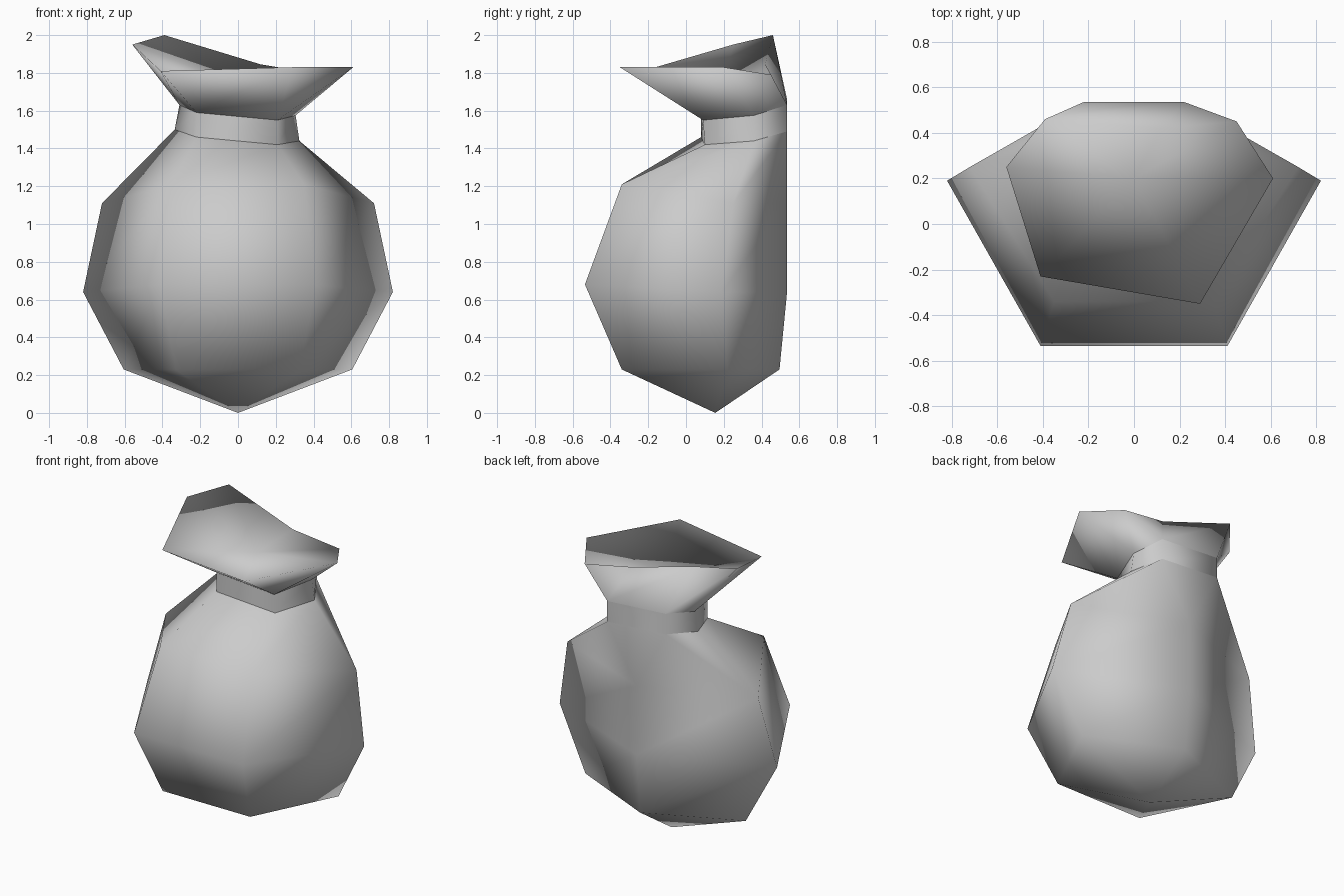
import bpy
import bmesh

cube = bpy.data.objects.get("Cube")
if cube:
    bpy.data.objects.remove(cube, do_unlink=True)

# Plain cloth colour
cloth = bpy.data.materials.new("grey_cloth")
cloth.use_nodes = True
GREY = (0.6, 0.6, 0.6, 1)
cloth.diffuse_color = GREY
cloth.node_tree.nodes["Principled BSDF"].inputs["Base Color"].default_value = GREY


def five_corners(front, side, back):
    """Mirrored ring, counter-clockwise from the front right corner."""
    flip = lambda p: (-p[0], p[1], p[2])
    return [flip(front), front, side, back, flip(side)]


def bridge(bm, low, high):
    """Join two rings; a corner listed twice gives a triangle."""
    for i in range(len(low)):
        j = (i + 1) % len(low)
        bm.faces.new(dict.fromkeys((low[i], low[j], high[j], high[i])))


def add_ring(bm, points):
    return [bm.verts.new(p) for p in points]


def finish(bm, name):
    bm.normal_update()
    for face in bm.faces:
        face.smooth = True
    mesh = bpy.data.meshes.new(name)
    bm.to_mesh(mesh)
    bm.free()
    mesh.materials.append(cloth)
    obj = bpy.data.objects.new(name, mesh)
    bpy.context.collection.objects.link(obj)


# Uneven six-cornered neck rings
neck_low = [(-0.22, 0.08, 1.46), (0.21, 0.10, 1.42), (0.325, 0.36, 1.44),
            (0.22, 0.535, 1.49), (-0.22, 0.535, 1.52), (-0.335, 0.35, 1.50)]
neck_high = [(-0.22, 0.08, 1.59), (0.21, 0.09, 1.55), (0.305, 0.36, 1.575),
             (0.22, 0.535, 1.63), (-0.22, 0.535, 1.66), (-0.31, 0.35, 1.63)]

# Sack body: pointed bottom, three five-cornered rings, then the neck
bm = bmesh.new()
tip = bm.verts.new((0, 0.155, 0))
rings = [add_ring(bm, r) for r in (
    five_corners((0.33, -0.34, 0.23), (0.605, 0.22, 0.23), (0, 0.495, 0.23)),
    five_corners((0.41, -0.535, 0.68), (0.82, 0.19, 0.64), (0, 0.535, 0.64)),
    five_corners((0.35, -0.34, 1.21), (0.72, 0.25, 1.11), (0, 0.535, 1.11)))]
bridge(bm, [tip] * 5, rings[0])
for low, high in zip(rings, rings[1:]):
    bridge(bm, low, high)
fr, fl, left, back, right = rings[-1]
a, b, c, d, e, f = add_ring(bm, neck_low)
bridge(bm, [fr, fl, left, left, back, back, right, right], [a, b, c, d, d, e, e, f])
finish(bm, "sack_body")

# Tied neck band
bm = bmesh.new()
bridge(bm, add_ring(bm, neck_low), add_ring(bm, neck_high))
finish(bm, "neck_band")

# Flared top: tilted rim with a notch at the back and a sunken closing
bm = bmesh.new()
a, b, c, d, e, f = add_ring(bm, neck_high)
rim = add_ring(bm, [(-0.41, -0.23, 1.81), (0.29, -0.35, 1.83), (0.61, 0.20, 1.83),
                    (0.45, 0.45, 1.79), (0.12, 0.42, 1.845), (-0.39, 0.46, 2.0),
                    (-0.56, 0.25, 1.95)])
bridge(bm, [a, b, c, d, d, e, f], rim)
bridge(bm, rim, [bm.verts.new((0, 0.2, 1.74))] * 7)
finish(bm, "flared_top")
